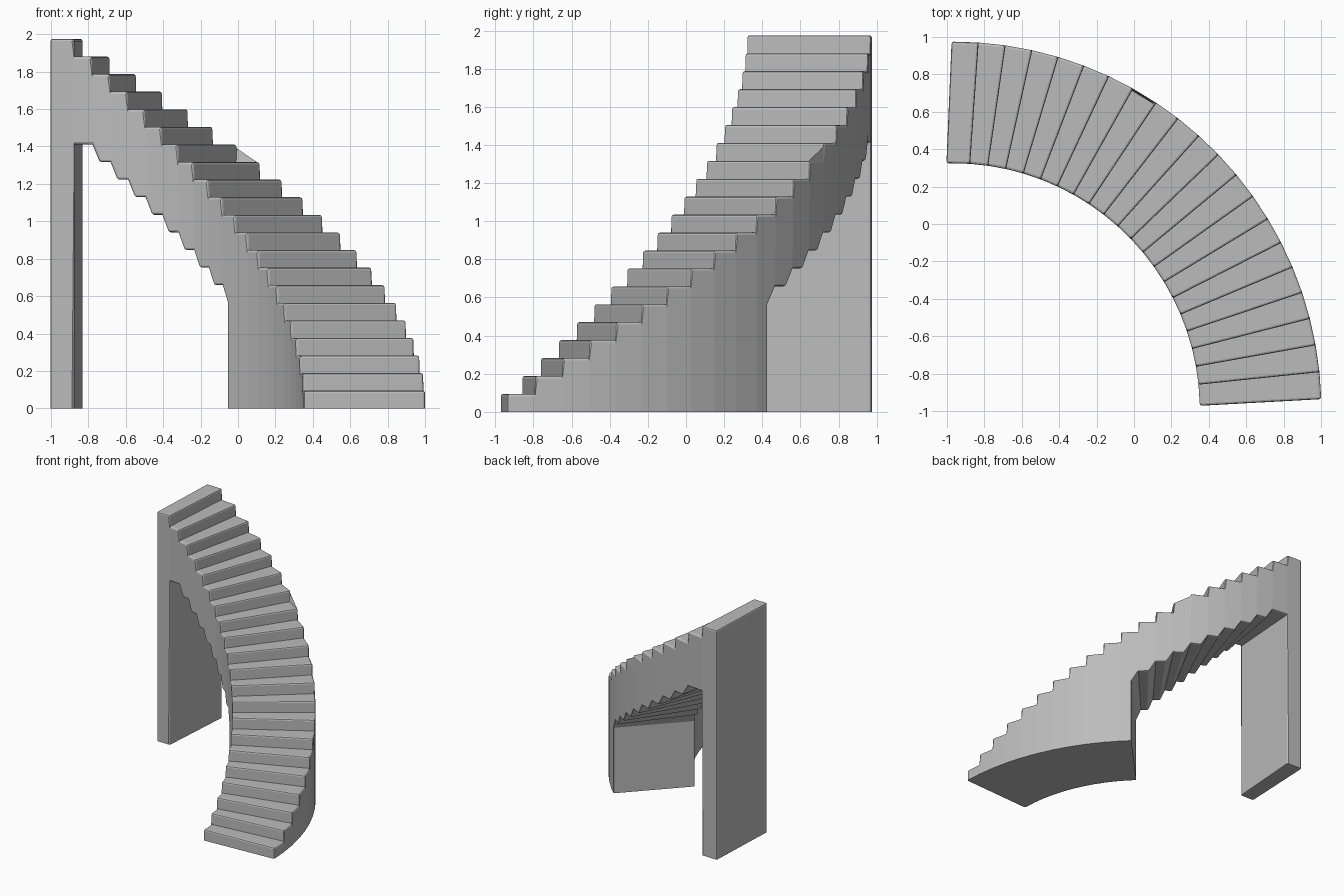
import bpy
import bmesh
from math import radians, cos, sin
from mathutils import Vector

if "Cube" in bpy.data.objects:
    bpy.data.objects.remove(bpy.data.objects["Cube"], do_unlink=True)

STEPS = 21
RISE = 1.975 / STEPS
CENTRE = Vector((-0.968, -0.995, 0))
INNER, OUTER = 1.32, 1.97
START, TURN = 1.7, 4.215     # degrees
SOLID = 10                   # last step that stands on the floor
THICK = 4                    # soffit depth, in rises
SLANT = 0.6                  # where each soffit riser starts along its step

stone = bpy.data.materials.new("grey stone")
stone.use_nodes = True
grey = (0.5, 0.5, 0.5, 1)
stone.diffuse_color = grey
stone.node_tree.nodes["Principled BSDF"].inputs["Base Color"].default_value = grey


def column(i, radius):
    """Plan position of riser line i; the two end lines splay at the inner side."""
    angle = START + TURN * i
    if radius == INNER:
        angle += {0: -0.7, STEPS: 1.3}.get(i, 0)
    a = radians(angle)
    return CENTRE + Vector((cos(a), sin(a), 0)) * radius


def place(t, z, radius):
    i = min(int(t), STEPS - 1)
    p = column(i, radius).lerp(column(i + 1, radius), t - i)
    p.z = z * RISE
    return p


def soffit(i):
    """Underside path of step i as (step position, height in rises)."""
    low = i - THICK
    if i < SOLID or i == STEPS - 1:
        return [(i, 0), (i + 1, 0)]
    if i == SOLID:
        return [(i, 0), (i + SLANT, 0), (i + SLANT, low), (i + 1, low + 1)]
    if i == STEPS - 2:
        return [(i, low), (i + 1, low)]
    return [(i, low), (i + SLANT, low), (i + 1, low + 1)]


bm = bmesh.new()
cache = {}


def vert(t, z, radius):
    key = (t, z, radius)
    if key not in cache:
        cache[key] = bm.verts.new(place(t, z, radius))
    return cache[key]


# Inner and outer side walls, one panel per step
for i in range(STEPS):
    panel = soffit(i) + [(i + 1, i + 1), (i, i + 1)]
    if i > 0:
        panel.append((i, i))
    if i == STEPS - 1:
        panel.append((i, i - 1 - THICK))
    for radius in (INNER, OUTER):
        bm.faces.new([vert(t, z, radius) for t, z in panel])

# Soffit, end wall, treads and risers as one closed strip
loop = []
for i in range(STEPS):
    loop += [p for p in soffit(i) if p not in loop]
for i in reversed(range(STEPS)):
    loop += [(i + 1, i + 1), (i, i + 1)]
for a, b in zip(loop, loop[1:] + loop[:1]):
    bm.faces.new([vert(*a, INNER), vert(*b, INNER), vert(*b, OUTER), vert(*a, OUTER)])
bmesh.ops.recalc_face_normals(bm, faces=bm.faces[:])

# Softly rounded outer corners, with the feet left sharp
corners = [e for e in bm.edges
           if e.calc_face_angle_signed(0) > radians(30)
           and max(v.co.z for v in e.verts) > 0.01]
bmesh.ops.bevel(bm, geom=corners, offset=0.012, offset_type='OFFSET',
                segments=2, profile=0.5, affect='EDGES', clamp_overlap=True)

mesh = bpy.data.meshes.new("curved_staircase")
bm.to_mesh(mesh)
bm.free()
mesh.materials.append(stone)
stairs = bpy.data.objects.new("curved_staircase", mesh)
bpy.context.collection.objects.link(stairs)
